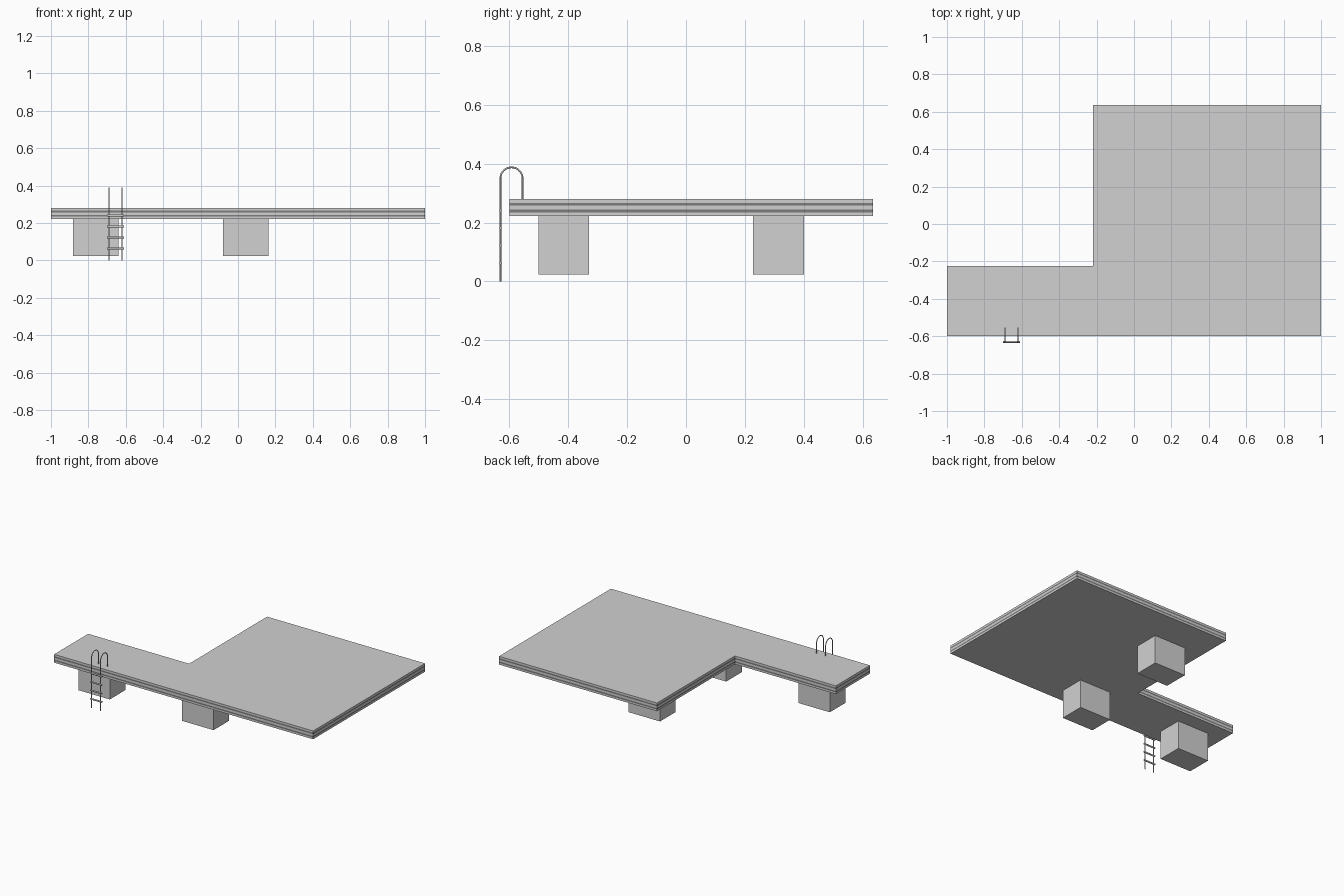
import bpy
import bmesh
from math import sin, cos, pi, radians
from mathutils import Vector

if "Cube" in bpy.data.objects:
    bpy.data.objects.remove(bpy.data.objects["Cube"])


def material(name, value):
    mat = bpy.data.materials.new(name)
    mat.use_nodes = True
    colour = (value, value, value, 1)
    mat.diffuse_color = colour
    mat.node_tree.nodes["Principled BSDF"].inputs["Base Color"].default_value = colour
    return mat


grey = material("light grey", 0.64)
dark = material("dark grey stripe", 0.2)


def finish(name, bm, *materials):
    bmesh.ops.recalc_face_normals(bm, faces=bm.faces)
    mesh = bpy.data.meshes.new(name)
    bm.to_mesh(mesh)
    bm.free()
    for mat in materials:
        mesh.materials.append(mat)
    obj = bpy.data.objects.new(name, mesh)
    bpy.context.collection.objects.link(obj)
    return obj


# Deck: an L-shaped slab with two dark stripes running round its edge
outline = [(-1, -0.6), (1, -0.6), (1, 0.635), (-0.22, 0.635), (-0.22, -0.225), (-1, -0.225)]
levels = [0.222, 0.234, 0.244, 0.257, 0.267, 0.28]
bm = bmesh.new()
rings = [[bm.verts.new((x, y, z)) for x, y in outline] for z in levels]
for band, (low, high) in enumerate(zip(rings, rings[1:])):
    for k in range(len(low)):
        n = (k + 1) % len(low)
        bm.faces.new((low[k], low[n], high[n], high[k])).material_index = band % 2
bm.faces.new(rings[0][::-1])
bm.faces.new(rings[-1])
finish("deck", bm, grey, dark)

# Support blocks under the deck
for name, x, y in (("arm_block", -0.76, -0.415), ("front_block", 0.041, -0.415),
                   ("back_block", 0.041, 0.314)):
    bm = bmesh.new()
    bmesh.ops.create_cube(bm, size=1)
    bmesh.ops.scale(bm, vec=(0.242, 0.173, 0.198), verts=bm.verts)
    bmesh.ops.translate(bm, vec=(x, y, 0.123), verts=bm.verts)
    finish(name, bm, grey)


def tube(name, points, radius, sides=16):
    """Round tube along a path lying in a plane of constant x or along x."""
    bm = bmesh.new()
    rings = []
    for k, p in enumerate(points):
        along = (points[min(k + 1, len(points) - 1)] - points[max(k - 1, 0)]).normalized()
        side = Vector((0, 1, 0)) if abs(along.x) > 0.9 else Vector((1, 0, 0))
        other = along.cross(side)
        rings.append([bm.verts.new(p + radius * (cos(a) * side + sin(a) * other))
                      for a in (2 * pi * s / sides for s in range(sides))])
    for low, high in zip(rings, rings[1:]):
        for k in range(sides):
            n = (k + 1) % sides
            bm.faces.new((low[k], low[n], high[n], high[k]))
    bm.faces.new(rings[0][::-1])
    bm.faces.new(rings[-1])
    obj = finish(name, bm, grey)
    bpy.ops.object.select_all(action="DESELECT")
    obj.select_set(True)
    bpy.context.view_layer.objects.active = obj
    bpy.ops.object.shade_smooth_by_angle(angle=radians(40))


# Ladder rails: straight up, hooked over and down on to the deck
FRONT_Y, BEND, BEND_Z = -0.63, 0.0375, 0.35
for name, x in (("right_rail", -0.69), ("left_rail", -0.62)):
    path = [Vector((x, FRONT_Y, 0))]
    for k in range(17):
        a = pi * k / 16
        path.append(Vector((x, FRONT_Y + BEND * (1 - cos(a)), BEND_Z + BEND * sin(a))))
    path.append(Vector((x, FRONT_Y + 2 * BEND, 0.28)))
    tube(name, path, 0.003)

# Ladder rungs
for k in range(4):
    z = 0.063 + 0.0592 * k
    tube(f"rung_{k + 1}", [Vector((-0.7, FRONT_Y, z)), Vector((-0.61, FRONT_Y, z))], 0.0055)
